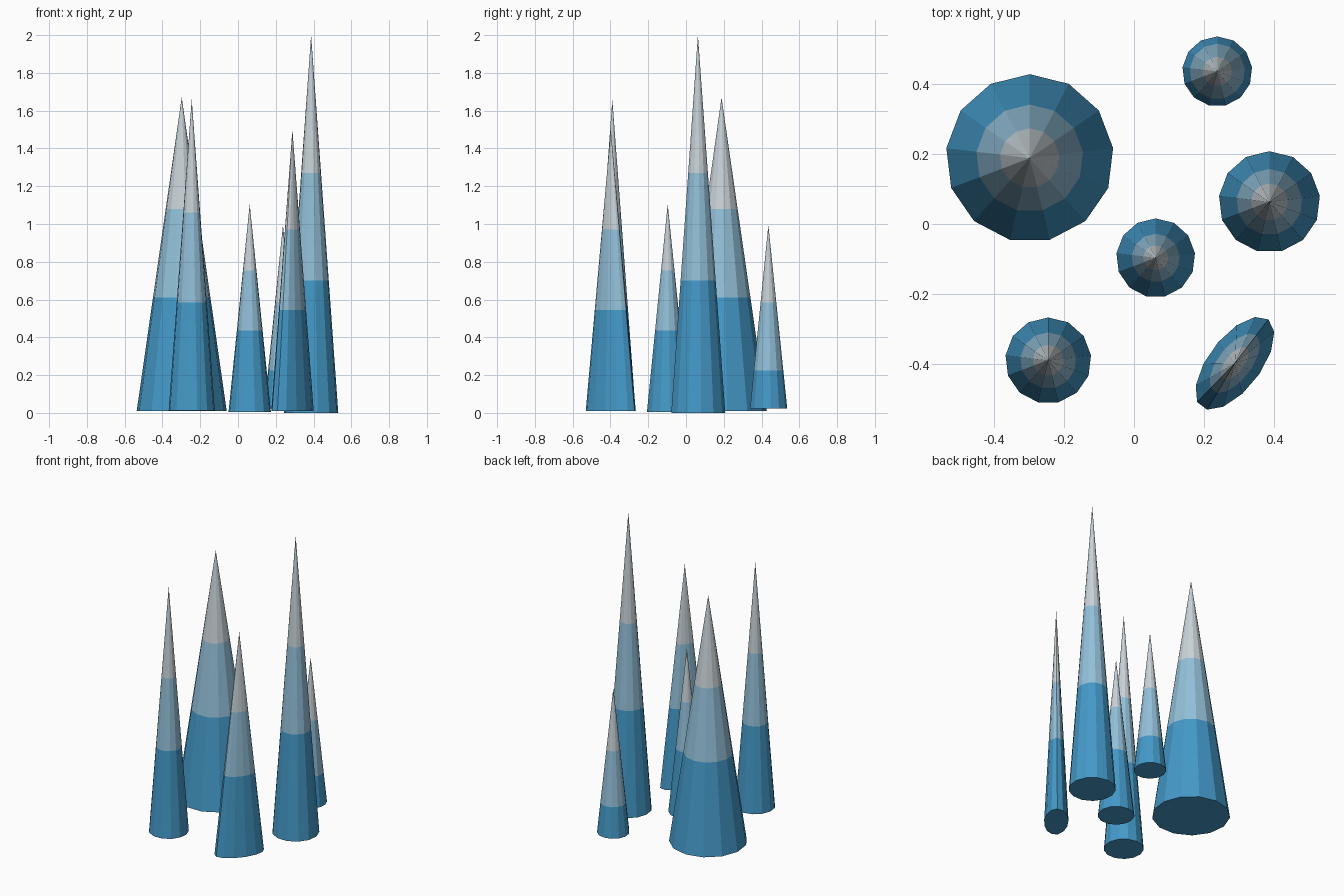
import bpy, bmesh, math
from mathutils import Matrix

if "Cube" in bpy.data.objects:
    bpy.data.objects.remove(bpy.data.objects["Cube"])

SIDES = 13


def material(name, rgb):
    m = bpy.data.materials.new(name)
    m.diffuse_color = (*rgb, 1)
    m.use_nodes = True
    m.node_tree.nodes["Principled BSDF"].inputs["Base Color"].default_value = m.diffuse_color
    return m


MATS = [material("deep_blue", (0.058, 0.32, 0.58)),
        material("pale_blue", (0.29, 0.525, 0.69)),
        material("frost_grey", (0.58, 0.65, 0.69))]


def spike(name, x, y, base, low, high, tip, rx, ry, turn=0):
    """Closed cone cut by two level rings into three colour bands."""
    bm = bmesh.new()
    bmesh.ops.create_cone(bm, cap_ends=True, segments=SIDES,
                          radius1=1, radius2=0, depth=tip - base)
    bmesh.ops.remove_doubles(bm, verts=bm.verts, dist=1e-5)
    # put one corner on +y, then stretch, turn and place
    first = max((v for v in bm.verts if v.co.z < 0), key=lambda v: v.co.y)
    phase = math.pi / 2 - math.atan2(first.co.y, first.co.x)
    mat = (Matrix.Translation((x, y, (base + tip) / 2))
           @ Matrix.Rotation(math.radians(turn), 4, 'Z')
           @ Matrix.Diagonal((rx, ry, 1, 1))
           @ Matrix.Rotation(phase, 4, 'Z'))
    bm.transform(mat)
    for z in (low, high):
        bmesh.ops.bisect_plane(bm, geom=bm.verts[:] + bm.edges[:] + bm.faces[:],
                               plane_co=(0, 0, z), plane_no=(0, 0, 1))
    for f in bm.faces:
        z = f.calc_center_median().z
        f.material_index = (z > low) + (z > high)
        f.smooth = False
    bmesh.ops.recalc_face_normals(bm, faces=bm.faces)
    me = bpy.data.meshes.new(name)
    bm.to_mesh(me)
    bm.free()
    for m in MATS:
        me.materials.append(m)
    bpy.context.collection.objects.link(bpy.data.objects.new(name, me))


# round spikes
spike("wide_spike", -0.298, 0.188, 0.01, 0.61, 1.08, 1.67, 0.24, 0.24)
spike("tall_spike", 0.387, 0.063, 0.0, 0.70, 1.27, 2.0, 0.145, 0.145)
spike("front_left_spike", -0.245, -0.39, 0.012, 0.585, 1.06, 1.66, 0.123, 0.123)
spike("middle_spike", 0.062, -0.097, 0.005, 0.435, 0.755, 1.105, 0.113, 0.113)
spike("back_spike", 0.238, 0.436, 0.022, 0.225, 0.585, 0.995, 0.1, 0.1)
# flattened spike
spike("flat_spike", 0.288, -0.398, 0.01, 0.545, 0.97, 1.5, 0.075, 0.158, -37.5)
